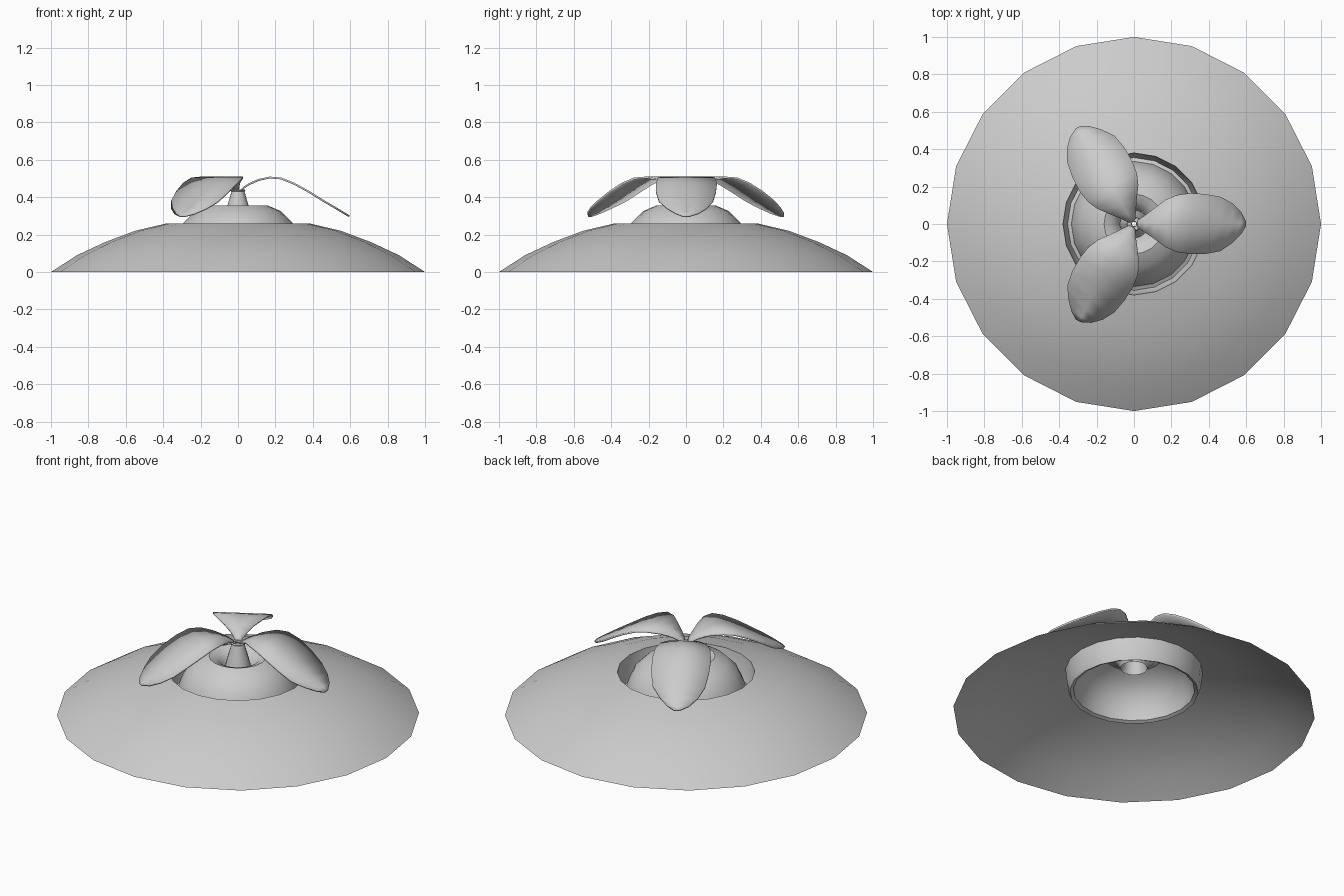
import bpy, bmesh, math
from mathutils import Matrix

if "Cube" in bpy.data.objects:
    bpy.data.objects.remove(bpy.data.objects["Cube"])


def finish(name, bm, angle=35):
    bmesh.ops.remove_doubles(bm, verts=bm.verts, dist=1e-5)
    bmesh.ops.recalc_face_normals(bm, faces=bm.faces)
    mesh = bpy.data.meshes.new(name)
    bm.to_mesh(mesh)
    bm.free()
    obj = bpy.data.objects.new(name, mesh)
    bpy.context.collection.objects.link(obj)
    bpy.ops.object.select_all(action='DESELECT')
    obj.select_set(True)
    bpy.context.view_layer.objects.active = obj
    bpy.ops.object.shade_smooth_by_angle(angle=math.radians(angle))
    return obj


def lathe(name, profile, sides=20):
    """Revolve (radius, z) points around the z axis."""
    bm = bmesh.new()
    rings = []
    for r, z in profile:
        rings.append([bm.verts.new((r * math.cos(2 * math.pi * i / sides),
                                    r * math.sin(2 * math.pi * i / sides), z))
                      for i in range(sides)])
    for a, b in zip(rings, rings[1:]):
        for i in range(sides):
            j = (i + 1) % sides
            bm.faces.new((a[i], a[j], b[j], b[i]))
    return finish(name, bm)


# Broad open dish with a collar hanging from its central opening
lathe("dish", [(1, 0), (0.86, 0.09), (0.71, 0.16), (0.55, 0.22), (0.38, 0.26),
               (0.37, 0.17), (0.355, 0.13)])

# Domed centre with a dimple, rising into the tapered stem
lathe("centre_dome", [(0.355, 0.13), (0.335, 0.14), (0.325, 0.19), (0.29, 0.265),
                      (0.23, 0.325), (0.16, 0.355), (0.12, 0.34),
                      (0.09, 0.31), (0.075, 0.28)])
lathe("stem", [(0.075, 0.28), (0.055, 0.36), (0.035, 0.43), (0.04, 0.435),
               (0.035, 0.442), (0.015, 0.442), (0.012, 0.425)], 16)

# Petal stations: distance out, height, left edge, right edge
stations = [(0.015, 0.43, 0.012, -0.012), (0.03, 0.45, 0.025, -0.025),
            (0.06, 0.47, 0.045, -0.045), (0.11, 0.492, 0.085, -0.08),
            (0.17, 0.505, 0.13, -0.125), (0.23, 0.5, 0.155, -0.15),
            (0.3, 0.472, 0.165, -0.16), (0.38, 0.428, 0.16, -0.16),
            (0.46, 0.378, 0.145, -0.145), (0.525, 0.34, 0.11, -0.1),
            (0.57, 0.313, 0.065, -0.055), (0.595, 0.298, 0.015, -0.015)]


def petal(name, angle):
    bm = bmesh.new()
    rows = [[bm.verts.new((x, b + (a - b) * t, z)) for t in (0, 0.5, 1)]
            for x, z, a, b in stations]
    for p, q in zip(rows, rows[1:]):
        for i in range(2):
            bm.faces.new((p[i], q[i], q[i + 1], p[i + 1]))
    bmesh.ops.rotate(bm, verts=bm.verts, cent=(0, 0, 0),
                     matrix=Matrix.Rotation(angle, 3, 'Z'))
    obj = finish(name, bm)
    mod = obj.modifiers.new("thickness", 'SOLIDIFY')
    mod.thickness = 0.01
    mod.offset = 0
    return obj


# Three drooping petals around the stem
for n in range(3):
    petal(f"petal_{n + 1}", n * 2 * math.pi / 3)
